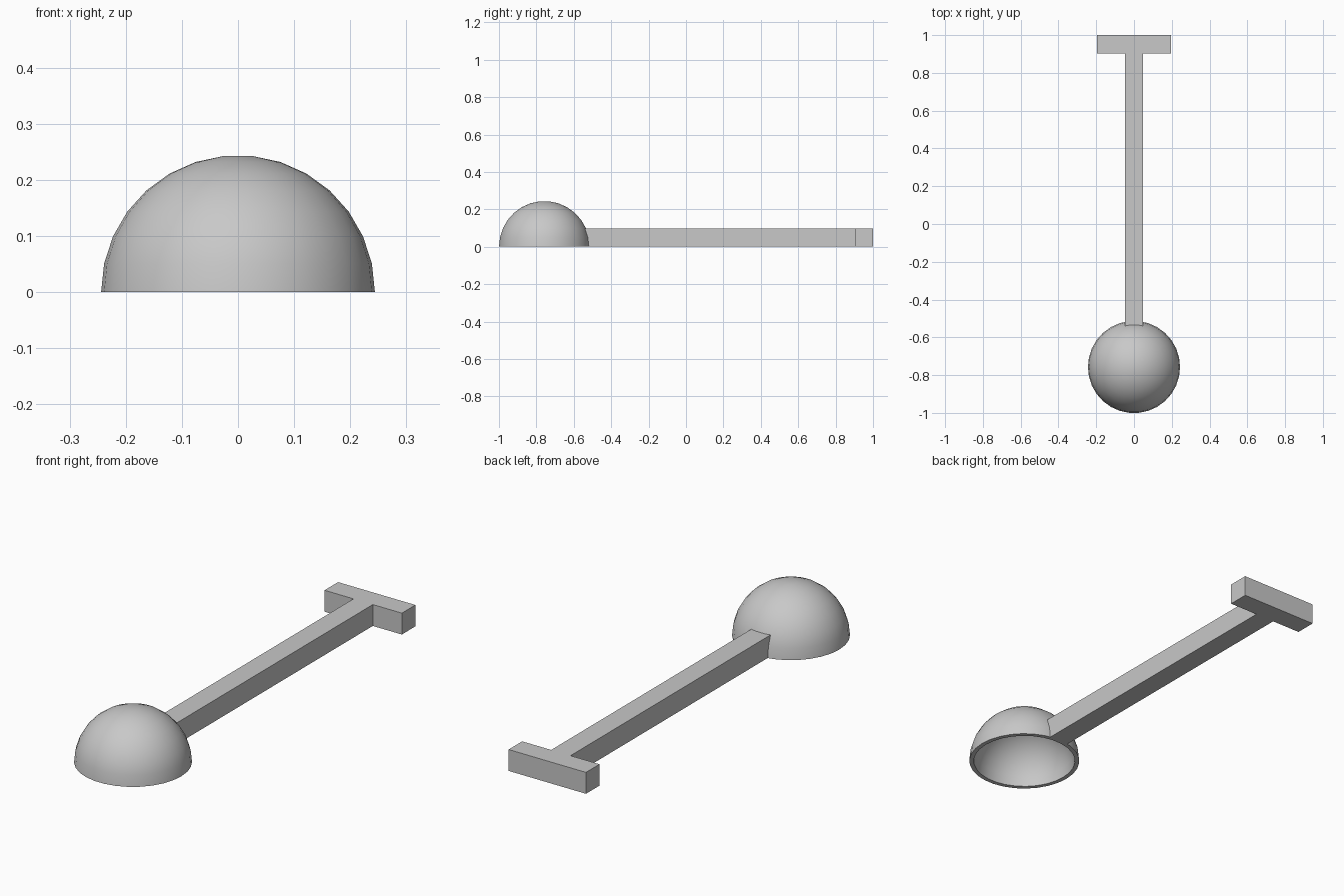
import bpy, bmesh
from math import sin, cos, radians

cube = bpy.data.objects.get("Cube")
if cube:
    bpy.data.objects.remove(cube, do_unlink=True)

grey = bpy.data.materials.new("light_grey")
grey.use_nodes = True
colour = (0.58, 0.58, 0.58, 1)
grey.diffuse_color = colour
grey.node_tree.nodes["Principled BSDF"].inputs["Base Color"].default_value = colour

SIDES = 30
STEP = radians(360 / SIDES)
BOWL_Y = -0.757
R_OUT, R_IN = 0.244, 0.2245
BAR = 0.0976          # square section of the handle


def make_object(name, bm):
    bmesh.ops.recalc_face_normals(bm, faces=bm.faces)
    mesh = bpy.data.meshes.new(name)
    bm.to_mesh(mesh)
    bm.free()
    mesh.materials.append(grey)
    obj = bpy.data.objects.new(name, mesh)
    bpy.context.collection.objects.link(obj)
    return obj


# Hollow bowl: rings of both walls, each closed by a small flat cap
bm = bmesh.new()


def dome(radius):
    rings = []
    for i in range(8):
        r, z = radius * cos(i * STEP), radius * sin(i * STEP)
        rings.append([bm.verts.new((r * cos(k * STEP), BOWL_Y + r * sin(k * STEP), z))
                      for k in range(SIDES)])
    for a, b in zip(rings, rings[1:]):
        bridge(a, b)
    bm.faces.new(rings[-1])
    return rings[0]


def bridge(a, b):
    for k in range(SIDES):
        n = (k + 1) % SIDES
        bm.faces.new((a[k], a[n], b[n], b[k]))


bridge(dome(R_OUT), dome(R_IN))
bowl = make_object("bowl", bm)
bpy.context.view_layer.objects.active = bowl
bowl.select_set(True)
bpy.ops.object.shade_smooth_by_angle(angle=radians(30))

# T-shaped handle, its near end slanted to stay within the bowl wall
bm = bmesh.new()
w, t, end = BAR / 2, 2 * BAR, -0.528
half = [(w, end), (w, 1 - BAR), (t, 1 - BAR), (t, 1)]
outline = half + [(-x, y) for x, y in reversed(half)]
base = bm.faces.new([bm.verts.new((x, y, 0)) for x, y in outline])
top = bmesh.ops.extrude_face_region(bm, geom=[base])["geom"]
for v in top:
    if isinstance(v, bmesh.types.BMVert):
        v.co.z = BAR
        if v.co.y < 0:
            v.co.y -= 0.017
make_object("handle", bm)
